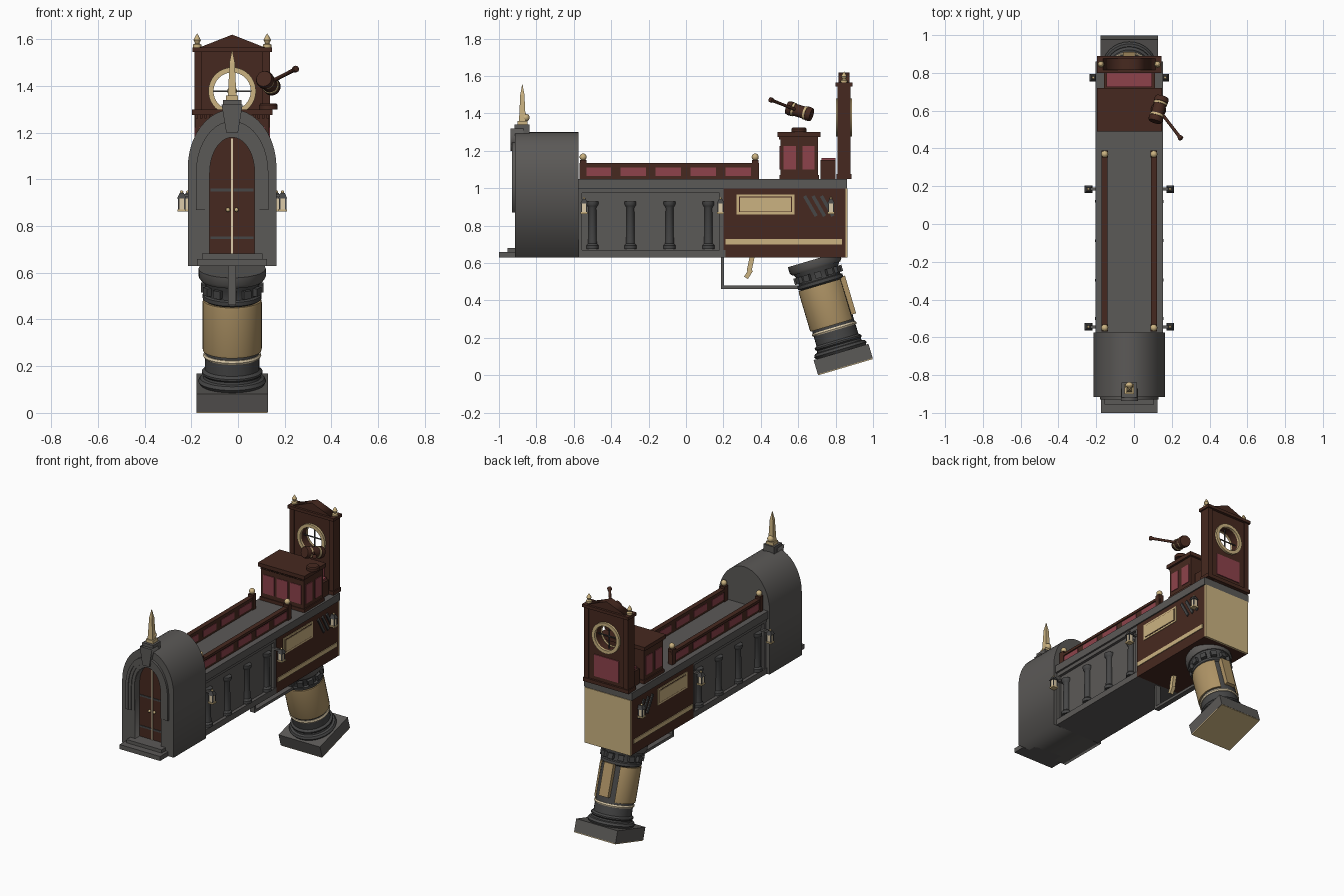
import bpy, bmesh, math
from mathutils import Matrix, Vector

if "Cube" in bpy.data.objects:
    bpy.data.objects.remove(bpy.data.objects["Cube"])

CX = -0.025   # the main symmetry plane


def mat(name, r, g, b):
    m = bpy.data.materials.new(name)
    m.diffuse_color = (r, g, b, 1)
    m.use_nodes = True
    m.node_tree.nodes["Principled BSDF"].inputs["Base Color"].default_value = m.diffuse_color
    return m


STONE = mat("stone_grey", 0.105, 0.10, 0.095)
DARK = mat("dark_stone", 0.062, 0.062, 0.062)
WOOD = mat("dark_wood", 0.062, 0.022, 0.014)
RED = mat("red_panel", 0.27, 0.055, 0.07)
BRASS = mat("pale_brass", 0.60, 0.45, 0.22)
BRONZE = mat("grip_bronze", 0.42, 0.29, 0.13)
CREAM = mat("cream", 0.72, 0.60, 0.40)
round_parts = []


def add(name, bm, m, M=None, smooth=False):
    bmesh.ops.recalc_face_normals(bm, faces=bm.faces)
    me = bpy.data.meshes.new(name)
    bm.to_mesh(me)
    bm.free()
    me.materials.append(m)
    ob = bpy.data.objects.new(name, me)
    bpy.context.collection.objects.link(ob)
    ob.matrix_world = Matrix.Translation((CX, 0, 0)) if M is None else M
    if smooth:
        round_parts.append(ob)
    return ob


def box(name, m, x, y, z, M=None, taper=1):
    """x, y, z are (low, high); taper scales the top"""
    bm = bmesh.new()
    bmesh.ops.create_cube(bm, size=1)
    for v in bm.verts:
        k = taper if v.co.z > 0 else 1
        c = [(r[0] + r[1]) / 2 + (r[1] - r[0]) * v.co[i] * (k if i < 2 else 1)
             for i, r in enumerate((x, y, z))]
        v.co = c
    return add(name, bm, m, M)


def both(name, m, x, y, z):
    for s, side in ((1, "right"), (-1, "left")):
        box(f"{name}_{side}", m, sorted((s * x[0], s * x[1])), y, z)


def lathe(name, m, prof, M, n=24, a0=0, sweep=2 * math.pi):
    """spin (radius, height) points around local z"""
    bm = bmesh.new()
    vs = [bm.verts.new((r, 0, h)) for r, h in prof]
    es = [bm.edges.new(p) for p in zip(vs, vs[1:])]
    bmesh.ops.spin(bm, geom=vs + es, cent=(0, 0, 0), axis=(0, 0, 1), angle=sweep, steps=n)
    bmesh.ops.remove_doubles(bm, verts=bm.verts, dist=1e-5)
    bmesh.ops.rotate(bm, verts=bm.verts, cent=(0, 0, 0), matrix=Matrix.Rotation(a0, 3, 'Z'))
    return add(name, bm, m, M, True)


def at(x, y, z):
    return Matrix.Translation((x + CX, y, z))


def ball(name, m, x, y, z, r):
    bm = bmesh.new()
    bmesh.ops.create_uvsphere(bm, u_segments=12, v_segments=8, radius=r)
    add(name, bm, m, at(x, y, z), True)


def plate(name, m, loops, y0, y1):
    """extrude filled (x, z) outlines from y0 to y1; later loops are holes"""
    cu = bpy.data.curves.new(name, 'CURVE')
    cu.dimensions, cu.fill_mode, cu.extrude = '2D', 'BOTH', (y1 - y0) / 2
    for pts in loops:
        sp = cu.splines.new('POLY')
        sp.points.add(len(pts) - 1)
        for p, q in zip(sp.points, pts):
            p.co = (q[0], q[1], 0, 1)
        sp.use_cyclic_u = True
    tmp = bpy.data.objects.new("tmp", cu)
    bpy.context.collection.objects.link(tmp)
    bpy.context.view_layer.update()
    me = bpy.data.meshes.new_from_object(tmp.evaluated_get(bpy.context.evaluated_depsgraph_get()))
    bpy.data.objects.remove(tmp)
    bm = bmesh.new()
    bm.from_mesh(me)
    bpy.data.meshes.remove(me)
    bmesh.ops.remove_doubles(bm, verts=bm.verts, dist=1e-5)
    for f in bm.faces:
        f.material_index = 0
    return add(name, bm, m, at(0, (y0 + y1) / 2, 0) @ Matrix.Rotation(math.pi / 2, 4, 'X'))


def arch(hw, z0, zs, rise, n=20):
    return [(-hw, z0), (hw, z0)] + [(hw * math.cos(a), zs + rise * math.sin(a))
                                    for a in (math.pi * i / n for i in range(n + 1))]


def circle(r, z, n=32):
    return [(r * math.cos(2 * math.pi * i / n), z + r * math.sin(2 * math.pi * i / n)) for i in range(n)]


# arched portal at the muzzle
box("portal_sill", STONE, (-.10, .10), (-.915, -.85), (.63, .68))
plate("portal_front", STONE, [arch(.19, .63, 1.05, .25), arch(.096, .66, 1.03, .15)], -.915, -.85)
plate("portal_body", STONE, [arch(.19, .63, 1.05, .25)], -.85, -.575)
for i, (o, n_, y) in enumerate(((.155, .136, -.93), (.136, .117, -.924), (.117, .097, -.919))):
    outer, inner = arch(o, .87, 1.03, o + .065), arch(n_, .87, 1.03, n_ + .062)
    ring = outer[1:] + [outer[0], inner[0]] + inner[:1:-1] + [inner[1]]
    plate(f"portal_moulding_{i}", STONE, [ring], y, -.90)
plate("keystone", STONE, [[(-.025, 1.2), (.025, 1.2), (.045, 1.32), (-.045, 1.32)]], -.937, -.87)
plate("door", WOOD, [arch(.096, .66, 1.03, .15)], -.866, -.851)
box("door_split", CREAM, (-.004, .004), (-.872, -.865), (.68, 1.175))
for z in (.75, .955):
    both("door_strap", DARK, (.006, .092), (-.87, -.865), (z - .006, z + .006))
for s in (1, -1):
    ball("door_knob", BRASS, s * .018, -.873, .87, .009)
box("step_lower", STONE, (-.15, .15), (-1, -.91), (.63, .66))
box("step_upper", STONE, (-.13, .13), (-.955, -.91), (.66, .682))

# spire finial
box("spire_block", STONE, (-.04, .04), (-.918, -.838), (1.28, 1.34))
box("spire_foot", BRASS, (-.026, .026), (-.90, -.848), (1.34, 1.36))
box("spire_shaft", BRASS, (-.018, .018), (-.893, -.857), (1.36, 1.5), None, .62)
box("spire_tip", BRASS, (-.0115, .0115), (-.8865, -.8635), (1.5, 1.555), None, .08)
ball("spire_ball", BRASS, 0, -.857, 1.378, .021)

# colonnaded barrel
box("barrel_core", STONE, (-.148, .148), (-.58, .21), (.63, 1.0))
box("barrel_base", STONE, (-.17, .17), (-.58, .21), (.63, .67))
box("barrel_frieze", STONE, (-.166, .166), (-.58, .21), (.975, 1.0))
box("cornice", STONE, (-.178, .178), (-.58, .86), (1.0, 1.05))
both("barrel_pier_front", STONE, (.14, .164), (-.58, -.555), (.67, .98))
both("barrel_pier_rear", STONE, (.14, .164), (.18, .21), (.67, .98))
col = [(0, 0), (.032, 0), (.032, .02), (.023, .03), (.02, .22), (.026, .23), (.031, .238), (.031, .255), (0, .255)]
for y in (-.50, -.297, -.088, .12):
    for s in (1, -1):
        lathe("wall_column", DARK, col, at(s * .15, y, .675), 12)

# receiver
box("receiver", WOOD, (-.17, .17), (.2, .852), (.63, 1.0))
box("rear_plate", BRASS, (-.17, .17), (.852, .864), (.63, 1.0))
both("receiver_stripe", BRASS, (.168, .175), (.21, .835), (.70, .728))
both("name_plate_border", BRASS, (.168, .174), (.27, .58), (.86, .968))
both("name_plate_rim", WOOD, (.17, .1755), (.284, .566), (.872, .956))
both("name_plate_centre", BRASS, (.17, .178), (.288, .562), (.876, .952))
for i in range(3):
    for s in (1, -1):
        M = at(s * .172, .665 + i * .045, .905) @ Matrix.Rotation(math.radians(30), 4, 'X')
        box("vent_bar", DARK, (-.006, .006), (-.009, .009), (-.062, .062), M)

# wall lanterns
for y, x in ((-.545, .216), (.185, .216), (.775, .19)):
    both("lantern_arm", STONE, (.14, x), (y - .008, y + .008), (.925, .938))
    both("lantern_foot", BRASS, (x - .019, x + .019), (y - .019, y + .019), (.862, .872))
    both("lantern_glass", CREAM, (x - .014, x + .014), (y - .014, y + .014), (.872, .918))
    for s in (1, -1):
        box("lantern_roof", DARK, (-.02, .02), (-.02, .02), (0, .024), at(s * x, y, .918), .45)
        ball("lantern_tip", BRASS, s * x, y, .946, .007)
        for dx in (-.013, .013):
            for dy in (-.013, .013):
                box("lantern_bar", DARK, (dx - .003, dx + .003), (dy - .003, dy + .003),
                    (.872, .918), at(s * x, y, 0))

# railings
both("rail_wall", WOOD, (.118, .14), (-.57, .39), (1.05, 1.125))
both("rail_cap", WOOD, (.114, .146), (-.57, .39), (1.118, 1.135))
for i in range(5):
    y = -.47 + i * .1875
    both("rail_panel", RED, (.115, .143), (y - .068, y + .068), (1.066, 1.110))
for y in (-.55, .37):
    both("rail_post", WOOD, (.112, .148), (y - .018, y + .018), (1.05, 1.15))
    for s in (1, -1):
        ball("rail_ball", BRASS, s * .13, y, 1.167, .019)

# judge bench and seat
box("bench", WOOD, (-.158, .158), (.505, .705), (1.05, 1.28))
box("bench_foot", WOOD, (-.165, .165), (.5, .712), (1.05, 1.072))
box("bench_top", WOOD, (-.172, .172), (.49, .72), (1.275, 1.3))
for y in (.555, .655):
    both("bench_side_panel", RED, (.155, .162), (y - .033, y + .033), (1.10, 1.225))
for x in (-.1, 0, .1):
    box("bench_front_panel", RED, (x - .04, x + .04), (.501, .506), (1.10, 1.225))
for i in range(17):
    x = -.152 + i * .019
    box("bench_dentil", WOOD, (x - .005, x + .005), (.497, .51), (1.26, 1.275))
box("seat", WOOD, (-.135, .135), (.72, .80), (1.05, 1.15))
box("seat_cushion", RED, (-.12, .12), (.725, .80), (1.15, 1.162))

# clock tower with an open dial
Z = 1.378
plate("tower_body", WOOD, [[(-.15, 1.05), (.15, 1.05), (.15, 1.55), (-.15, 1.55)], circle(.082, Z)], .818, .872)
both("tower_pilaster", WOOD, (.13, .162), (.81, .88), (1.05, 1.55))
box("tower_foot", WOOD, (-.168, .168), (.805, .885), (1.05, 1.075))
box("tower_cornice", WOOD, (-.17, .17), (.80, .89), (1.545, 1.565))
plate("tower_pediment", WOOD, [[(-.14, 1.565), (.14, 1.565), (0, 1.62)]], .815, .875)
for y in (.803, .872):
    plate("dial_ring", BRASS, [circle(.102, Z), circle(.08, Z)], y, y + .015)
box("dial_bar_flat", DARK, (-.084, .084), (.842, .848), (Z - .003, Z + .003))
box("dial_bar_upright", DARK, (-.003, .003), (.842, .848), (Z - .084, Z + .084))
box("tower_rear_panel", RED, (-.09, .09), (.870, .877), (1.10, 1.245))
box("tower_front_panel", RED, (-.09, .09), (.813, .82), (1.10, 1.245))
fin = [(0, 0), (.018, 0), (.018, .012), (.009, .018), (.016, .032), (.008, .048), (0, .06)]
for s in (1, -1):
    lathe("tower_finial", BRASS, fin, at(s * .15, .845, 1.565), 12)

# floating gavel and its sound block
lathe("sound_block", WOOD, [(0, 0), (.04, 0), (.04, .018), (.034, .025), (0, .025)],
      Matrix.Translation((.13, .605, 1.3)), 20)


def along(a, d):
    return Matrix.Translation(a) @ Vector(d).to_track_quat('Z', 'Y').to_matrix().to_4x4()


head = Vector((.13, .607, 1.412))
H = along(head, (.04, .135, -.04))
lathe("gavel_head", WOOD, [(0, -.07), (.034, -.07), (.038, -.06), (.038, -.042), (.033, -.036), (.033, .036),
                           (.038, .042), (.038, .06), (.034, .07), (0, .07)], H, 20)
for h in (-.034, .034):
    lathe("gavel_band", BRASS, [(.03, h - .006), (.0365, h - .006), (.0365, h + .006), (.03, h + .006)], H, 20)
arm = Vector((.25, .45, 1.474)) - head
L = arm.length
lathe("gavel_handle", WOOD, [(0, 0), (.009, 0), (.008, L * .6), (.009, L - .02), (.014, L - .012),
                             (.014, L), (0, L + .006)], along(head, arm), 12)

# column grip, tilted backwards
G = at(0, .853, .0435) @ Matrix.Rotation(math.radians(16.5), 4, 'X')
box("grip_sole", BRASS, (-.152, .152), (-.152, .152), (0, .006), G)
box("grip_plinth", STONE, (-.153, .153), (-.153, .153), (.005, .085), G)
lathe("grip_base", DARK, [(0, .085), (.138, .085), (.146, .098), (.138, .112), (.124, .116), (.122, .126),
                          (.13, .134), (.13, .142), (.117, .152), (.114, .46), (.126, .468), (.126, .485),
                          (.115, .49), (.115, .53), (.128, .55), (.128, .555), (0, .555)], G, 32)
lathe("grip_ring", CREAM, [(.11, .205), (.121, .205), (.125, .213), (.121, .222), (.11, .222)], G, 32)
back = math.radians(90)
lathe("grip_wrap", BRONZE, [(.112, .235), (.125, .235), (.127, .245), (.127, .45), (.125, .46), (.112, .46)],
      G, 30, back + math.radians(32), math.radians(296))
box("grip_back_plate", BRONZE, (-.034, .034), (.10, .136), (.26, .47), G)
for i in range(12):
    M = G @ Matrix.Rotation(2 * math.pi * i / 12, 4, 'Z')
    box("capital_block", DARK, (.108, .134), (-.018, .018), (.497, .532), M)
lathe("grip_capital", STONE, [(0, .55), (.134, .55), (.144, .565), (.144, .60), (0, .60)], G, 24)

# trigger and guard
box("guard_post", STONE, (-.017, .017), (.187, .203), (.465, .635))
box("guard_bar", STONE, (-.017, .017), (.187, .64), (.462, .48))
T = at(0, .355, .64) @ Matrix.Rotation(math.radians(-12), 4, 'X')
box("trigger", BRASS, (-.012, .012), (-.013, .013), (-.085, 0), T)
T2 = at(0, .342, .555) @ Matrix.Rotation(math.radians(-32), 4, 'X')
box("trigger_tip", BRASS, (-.012, .012), (-.012, .012), (-.04, .01), T2)

# smooth the turned parts, keeping sharp edges
bpy.ops.object.select_all(action='DESELECT')
for ob in round_parts:
    ob.select_set(True)
bpy.context.view_layer.objects.active = round_parts[0]
bpy.ops.object.shade_smooth_by_angle(angle=math.radians(35))
